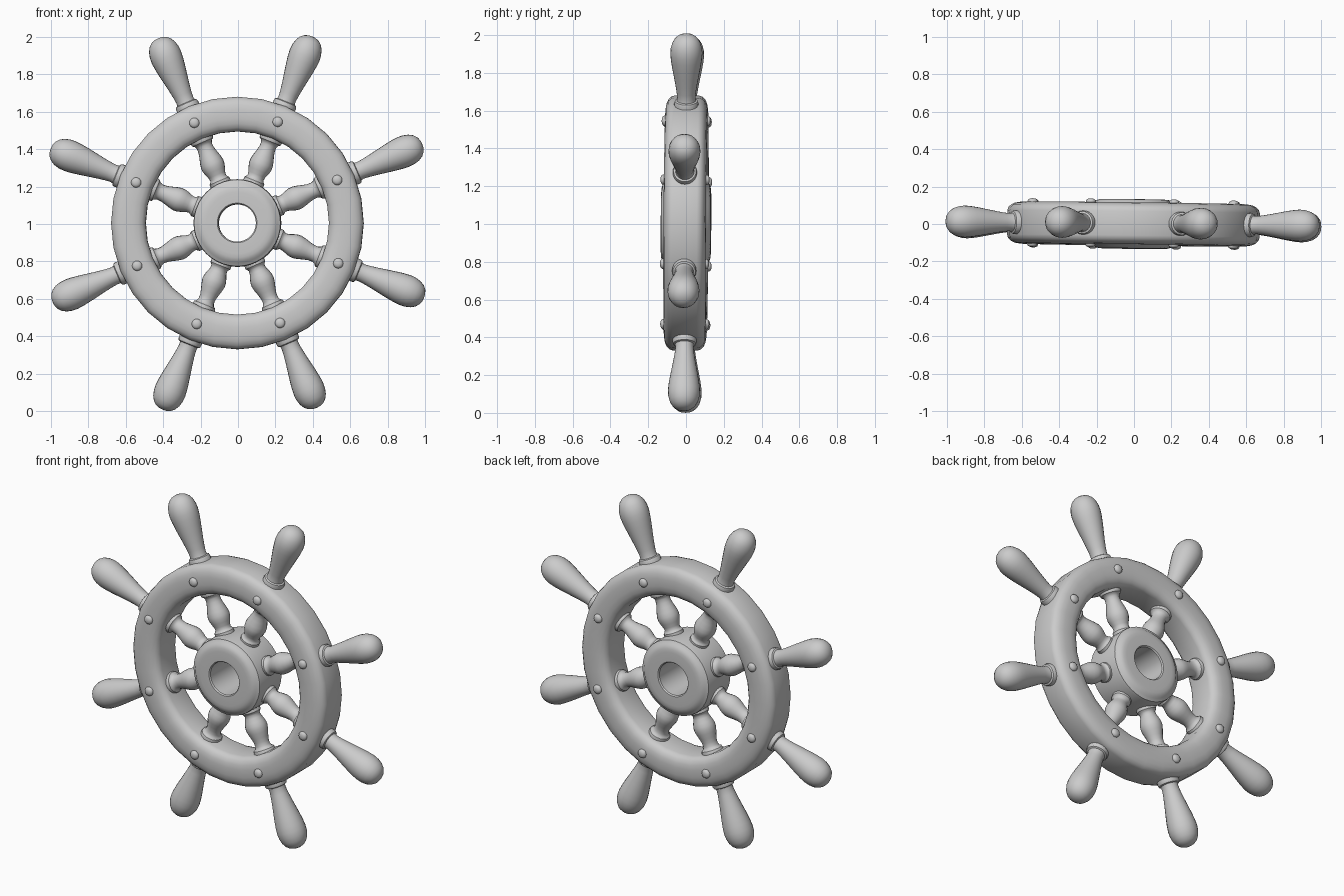
import bpy, bmesh
from math import radians, pi
from mathutils import Matrix, Vector

if "Cube" in bpy.data.objects:
    bpy.data.objects.remove(bpy.data.objects["Cube"])

# Whole wheel: centre point, very slight tilt
WHEEL = (Matrix.Translation((-0.003, 0, 1.005))
         @ Matrix.Rotation(radians(-0.7), 4, 'Z') @ Matrix.Rotation(radians(-0.4), 4, 'X'))
FACING = Matrix.Rotation(pi / 2, 4, 'X')      # lathe axis pointing to the front (-y)
START = 23.2                                  # angle of the first spoke


def lathe(name, profile, sides, matrix, closed=False):
    """Spin (radius, height) points around local z and place the result."""
    bm = bmesh.new()
    verts = [bm.verts.new((r, 0, h)) for r, h in profile]
    edges = [bm.edges.new(p) for p in zip(verts, verts[1:])]
    if closed:
        edges.append(bm.edges.new((verts[-1], verts[0])))
    bmesh.ops.spin(bm, geom=verts + edges, cent=(0, 0, 0), axis=(0, 0, 1),
                   angle=2 * pi, steps=sides)
    bmesh.ops.remove_doubles(bm, verts=bm.verts, dist=1e-5)
    bmesh.ops.recalc_face_normals(bm, faces=bm.faces)
    bm.transform(WHEEL @ matrix)
    for f in bm.faces:
        f.smooth = True
    mesh = bpy.data.meshes.new(name)
    bm.to_mesh(mesh)
    bm.free()
    mesh.set_sharp_from_angle(angle=radians(40))
    obj = bpy.data.objects.new(name, mesh)
    bpy.context.collection.objects.link(obj)
    return obj


def mirrored(half):
    """Complete a front/back symmetric cross-section."""
    return half + [(r, -h) for r, h in reversed(half)]


# Rim: rounded rectangular cross-section
rim = [(0.490, 0.065), (0.496, 0.083), (0.510, 0.098), (0.532, 0.108), (0.560, 0.112),
       (0.605, 0.112), (0.634, 0.107), (0.655, 0.097), (0.669, 0.083), (0.675, 0.065)]
lathe("rim", mirrored(rim), 32, FACING, closed=True)

# Hub with a through hole and rounded shoulders
hub = [(0.100, 0.124), (0.106, 0.131), (0.165, 0.132), (0.185, 0.130),
       (0.205, 0.124), (0.213, 0.116), (0.231, 0.106), (0.234, 0.090)]
lathe("hub", mirrored(hub), 40, FACING, closed=True)

# Turned spoke, heights measured from the wheel centre
spoke = [(0, 0.20), (0.057, 0.20), (0.057, 0.245), (0.050, 0.253), (0.045, 0.262),
         (0.048, 0.280), (0.057, 0.303), (0.063, 0.325), (0.064, 0.345), (0.059, 0.370),
         (0.050, 0.400), (0.044, 0.425), (0.043, 0.448), (0.049, 0.463), (0.060, 0.470),
         (0.063, 0.480), (0.063, 0.52), (0, 0.52)]

# Handle with a collar at the rim and a swollen grip
handle = [(0, 0.63), (0.063, 0.63), (0.064, 0.685), (0.060, 0.696), (0.050, 0.700),
          (0.048, 0.715), (0.051, 0.745), (0.058, 0.790), (0.067, 0.840), (0.076, 0.890),
          (0.082, 0.930), (0.085, 0.965), (0.083, 0.995), (0.075, 1.025), (0.061, 1.049),
          (0.042, 1.065), (0.021, 1.073), (0, 1.075)]

# Domed bolt head on the rim face
bolt = [(0, 0.09), (0.027, 0.09), (0.027, 0.117), (0.023, 0.124), (0.013, 0.129), (0, 0.130)]

for i in range(8):
    angle = radians(START + 45 * i)
    radial = Matrix.Rotation(pi / 2 - angle, 4, 'Y')
    lathe(f"spoke_{i + 1}", spoke, 20, radial)
    lathe(f"handle_{i + 1}", handle, 24, radial)
    spot = Matrix.Translation(radial @ Vector((0, 0, 0.582)))
    for side, turn in (("front", pi / 2), ("back", -pi / 2)):
        lathe(f"bolt_{side}_{i + 1}", bolt, 16, spot @ Matrix.Rotation(turn, 4, 'X'))
